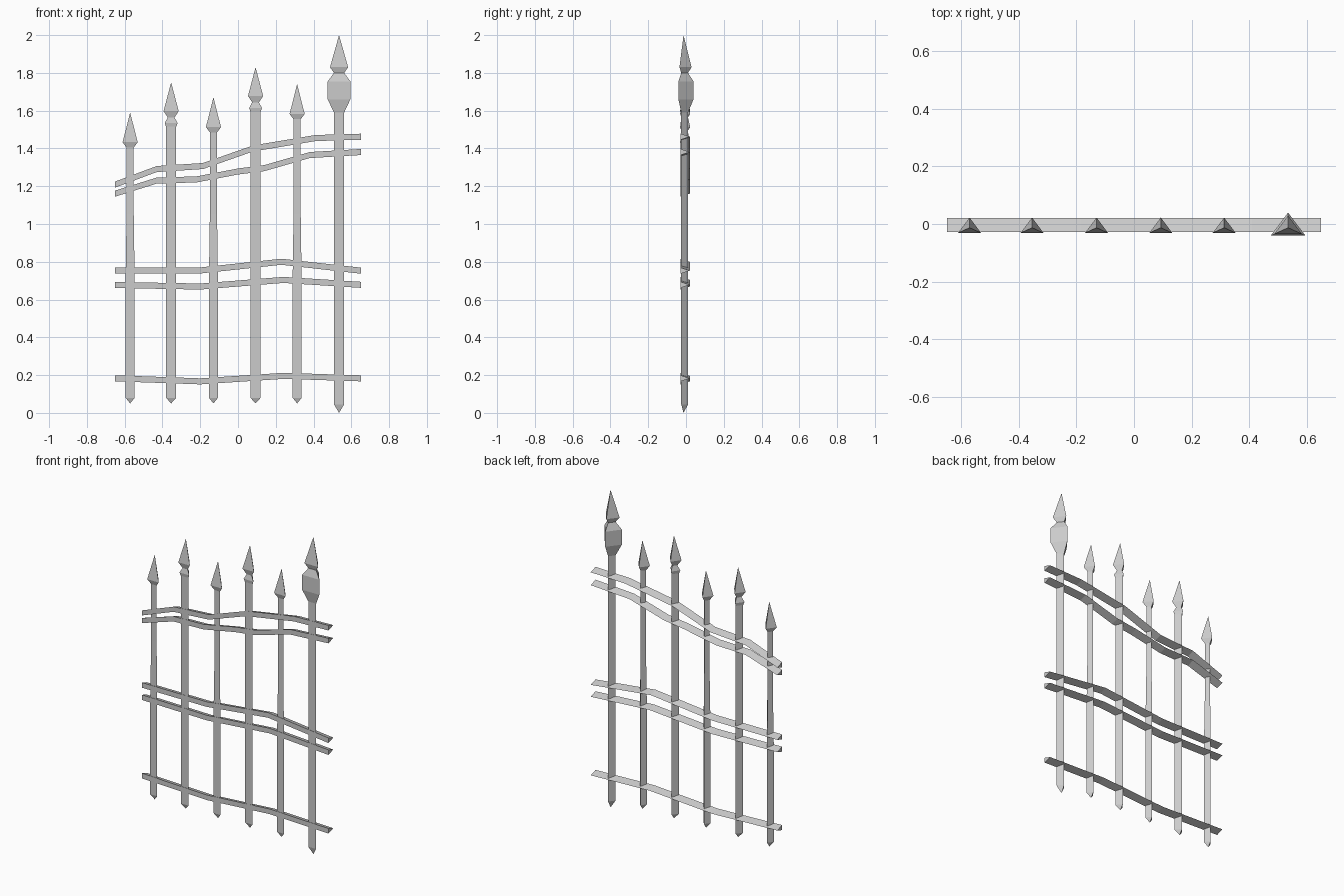
import bpy, bmesh

if "Cube" in bpy.data.objects:
    bpy.data.objects.remove(bpy.data.objects["Cube"])

Y0 = -0.013  # axis of every post


def loft(name, rings):
    """Skin a chain of triangular rings; single-vertex rings make points."""
    bm = bmesh.new()
    rows = [[bm.verts.new(p) for p in ring] for ring in rings]
    for a, b in zip(rows, rows[1:]):
        for i in range(3):
            j = (i + 1) % 3
            if len(a) == 1:
                bm.faces.new((a[0], b[j], b[i]))
            elif len(b) == 1:
                bm.faces.new((a[i], a[j], b[0]))
            else:
                bm.faces.new((a[i], a[j], b[j], b[i]))
    for end in (rows[0], rows[-1]):
        if len(end) == 3:
            bm.faces.new(end)
    bmesh.ops.recalc_face_normals(bm, faces=bm.faces)
    mesh = bpy.data.meshes.new(name)
    bm.to_mesh(mesh)
    bm.free()
    obj = bpy.data.objects.new(name, mesh)
    bpy.context.collection.objects.link(obj)
    return obj


def post(name, x, profile):
    """Three-sided post from (half width, z) profile, flat side to the front."""
    rings = []
    for w, z in profile:
        if w == 0:
            rings.append([(x, Y0, z)])
        else:
            rings.append([(x - w, Y0 - 0.45 * w, z), (x + w, Y0 - 0.45 * w, z),
                          (x, Y0 + 0.88 * w, z)])
    return loft(name, rings)


def rail(name, path):
    """Bent three-sided bar along (x, z) points, ridge to the back."""
    return loft(name, [[(x, -0.028, z - 0.016), (x, -0.028, z + 0.016),
                        (x, 0.02, z)] for x, z in path])


# plain posts with a spearhead
for i, (x, top) in enumerate([(-0.571, 1.59), (-0.13, 1.67), (0.313, 1.74)]):
    post(f"plain_post_{i + 1}", x, [
        (0, 0.05), (0.024, 0.08), (0.024, 0.7), (0.019, 1.05),
        (0.019, top - 0.185), (0.04, top - 0.157), (0, top)])

# posts with a collar below the spearhead
for i, (x, top) in enumerate([(-0.354, 1.75), (0.093, 1.83)]):
    post(f"collared_post_{i + 1}", x, [
        (0, 0.05), (0.027, 0.08), (0.027, top - 0.235), (0.034, top - 0.216),
        (0.018, top - 0.186), (0.04, top - 0.152), (0, top)])

# tall end post with a large bulb
post("end_post", 0.535, [
    (0, 0.0), (0.027, 0.045), (0.027, 1.59), (0.06, 1.66), (0.06, 1.755),
    (0.027, 1.80), (0.048, 1.83), (0, 2.0)])

# bent rails
rail("top_rail_upper", [(-0.65, 1.209), (-0.43, 1.291), (-0.185, 1.307),
                        (0.08, 1.40), (0.41, 1.455), (0.65, 1.462)])
rail("top_rail_lower", [(-0.65, 1.161), (-0.43, 1.23), (-0.22, 1.236),
                        (0.0, 1.278), (0.14, 1.296), (0.38, 1.365), (0.65, 1.381)])
rail("middle_rail_upper", [(-0.65, 0.754), (-0.2, 0.754), (0.23, 0.80), (0.65, 0.753)])
rail("middle_rail_lower", [(-0.65, 0.677), (-0.2, 0.669), (0.24, 0.704), (0.65, 0.678)])
rail("bottom_rail", [(-0.65, 0.183), (-0.2, 0.167), (0.24, 0.196), (0.65, 0.183)])
